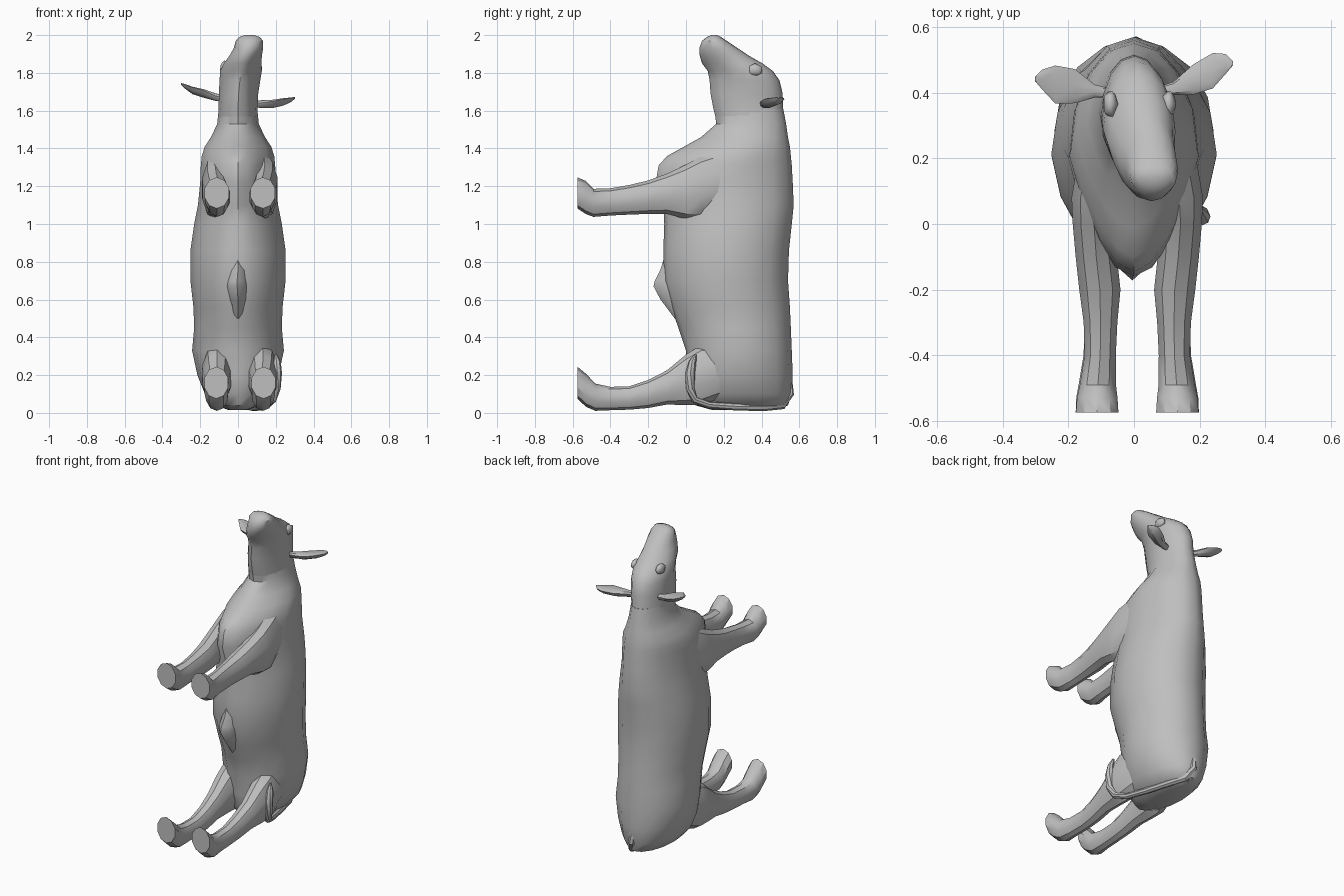
import bpy, bmesh, math
from mathutils import Vector

cube = bpy.data.objects.get("Cube")
if cube:
    bpy.data.objects.remove(cube, do_unlink=True)

hide = bpy.data.materials.new("plain grey")
hide.use_nodes = True
GREY = (0.52, 0.52, 0.52, 1)
hide.diffuse_color = GREY
bsdf = hide.node_tree.nodes["Principled BSDF"]
bsdf.inputs["Base Color"].default_value = GREY
bsdf.inputs["Roughness"].default_value = 0.8


def loft(name, rings, angle=40):
    """Skin a list of equal-length point rings and cap both ends."""
    bm = bmesh.new()
    vs = [[bm.verts.new(p) for p in ring] for ring in rings]
    n = len(vs[0])
    for a, b in zip(vs, vs[1:]):
        for i in range(n):
            j = (i + 1) % n
            bm.faces.new((a[i], a[j], b[j], b[i]))
    bm.faces.new(vs[0][::-1])
    bm.faces.new(vs[-1])
    bmesh.ops.recalc_face_normals(bm, faces=bm.faces)
    me = bpy.data.meshes.new(name)
    bm.to_mesh(me)
    bm.free()
    ob = bpy.data.objects.new(name, me)
    bpy.context.collection.objects.link(ob)
    me.materials.append(hide)
    bpy.ops.object.select_all(action='DESELECT')
    ob.select_set(True)
    bpy.context.view_layer.objects.active = ob
    bpy.ops.object.shade_smooth_by_angle(angle=math.radians(angle))
    return ob


def body_ring(z, cx, y0, y1, hw, pinch, n=16):
    """Horizontal oval, narrowed towards the front by pinch."""
    pts = []
    for i in range(n):
        a = math.tau * i / n
        c, s = math.cos(a), math.sin(a)
        x = cx + hw * c * (1 - pinch * max(0, -s))
        pts.append((x, (y0 + y1) / 2 + (y1 - y0) / 2 * s, z))
    return pts


def tube(name, path, sides=8):
    """Loft round sections of the given radius along a path of (x, y, z, r)."""
    pts = [Vector(p[:3]) for p in path]
    rings = []
    for i, p in enumerate(pts):
        d = (pts[min(i + 1, len(pts) - 1)] - pts[max(i - 1, 0)]).normalized()
        u = d.cross(Vector((0.6, 0.1, 0.8))).normalized()
        v = d.cross(u)
        r = path[i][3]
        rings.append([p + r * (math.cos(math.tau * k / sides) * u +
                               math.sin(math.tau * k / sides) * v) for k in range(sides)])
    return loft(name, rings)


def bump(name, loc, size, sub=2):
    bpy.ops.mesh.primitive_ico_sphere_add(subdivisions=sub, radius=1, location=loc)
    ob = bpy.context.object
    ob.name = name
    ob.scale = size
    ob.data.materials.append(hide)
    bpy.ops.object.shade_smooth_by_angle(angle=math.radians(45))
    return ob


# Torso: z, centre x, front y, back y, half width, front pinch
torso = [
    (0.015, 0, 0.14, 0.48, 0.05, 0), (0.04, 0, 0.05, 0.54, 0.12, 0),
    (0.10, 0, 0.02, 0.56, 0.175, 0), (0.20, 0, 0.00, 0.565, 0.215, 0),
    (0.33, 0, 0.00, 0.56, 0.243, 0.05), (0.45, 0, -0.04, 0.555, 0.232, 0.1),
    (0.56, 0, -0.08, 0.55, 0.236, 0.1), (0.70, 0, -0.12, 0.54, 0.252, 0.1),
    (0.86, 0, -0.12, 0.545, 0.252, 0.1), (1.00, 0, -0.115, 0.56, 0.232, 0.15),
    (1.10, 0, -0.12, 0.57, 0.212, 0.2), (1.22, 0, -0.16, 0.565, 0.200, 0.3),
    (1.31, 0, -0.145, 0.56, 0.197, 0.35), (1.36, 0, -0.10, 0.555, 0.192, 0.35),
    (1.41, 0, -0.01, 0.55, 0.176, 0.3), (1.46, 0, 0.08, 0.54, 0.143, 0.2),
    (1.53, 0, 0.16, 0.53, 0.110, 0.1), (1.61, 0, 0.15, 0.515, 0.102, 0.1),
]
loft("torso", [body_ring(*r) for r in torso])

# Neck and head, with the muzzle raised and leaning to one side
head = [
    (1.53, 0, 0.165, 0.525, 0.108, 0.1), (1.61, 0, 0.145, 0.513, 0.103, 0.1),
    (1.69, 0.003, 0.130, 0.512, 0.104, 0.2), (1.76, 0.010, 0.125, 0.495, 0.108, 0.3),
    (1.81, 0.016, 0.115, 0.460, 0.110, 0.3), (1.85, 0.025, 0.085, 0.405, 0.100, 0.2),
    (1.89, 0.040, 0.073, 0.335, 0.086, 0.1), (1.93, 0.055, 0.070, 0.275, 0.078, 0),
    (1.97, 0.060, 0.085, 0.215, 0.072, 0), (1.99, 0.061, 0.11, 0.185, 0.055, 0),
    (2.00, 0.061, 0.135, 0.165, 0.025, 0),
]
loft("head", [body_ring(*r) for r in head])
for side, x, z in (("right", -0.072, 1.83), ("left", 0.105, 1.815)):
    bump(side + "_eye", (x, 0.365, z), (0.026, 0.045, 0.036), 1)

# Ears: leaf sections from root to tip (x, y, z, half y, half z)
ears = {
    "right_ear": [(-0.08, 0.40, 1.665, 0.015, 0.018), (-0.12, 0.405, 1.672, 0.02, 0.02),
                  (-0.18, 0.42, 1.69, 0.052, 0.022), (-0.24, 0.425, 1.705, 0.058, 0.018),
                  (-0.28, 0.44, 1.728, 0.03, 0.012), (-0.302, 0.442, 1.742, 0.006, 0.005)],
    "left_ear": [(0.08, 0.405, 1.635, 0.015, 0.018), (0.12, 0.413, 1.635, 0.02, 0.02),
                 (0.18, 0.44, 1.635, 0.046, 0.022), (0.24, 0.467, 1.645, 0.054, 0.018),
                 (0.28, 0.488, 1.657, 0.03, 0.012), (0.302, 0.49, 1.668, 0.006, 0.005)],
}
for name, secs in ears.items():
    loft(name, [[(x, y + ry * math.cos(math.tau * k / 8),
                  z + rz * math.sin(math.tau * k / 8) + 0.3 * ry * math.cos(math.tau * k / 8) ** 2)
                 for k in range(8)] for x, y, z, ry, rz in secs])

# Legs: y, distance from the middle, centre z, half x, half z
hind = [(-0.575, 0.125, 0.160, 0.066, 0.082), (-0.53, 0.125, 0.120, 0.064, 0.085),
        (-0.48, 0.122, 0.083, 0.058, 0.070), (-0.40, 0.118, 0.076, 0.048, 0.060),
        (-0.30, 0.115, 0.079, 0.048, 0.060), (-0.20, 0.116, 0.100, 0.054, 0.072),
        (-0.10, 0.120, 0.135, 0.062, 0.088), (0.00, 0.122, 0.175, 0.075, 0.130),
        (0.08, 0.120, 0.20, 0.085, 0.155), (0.20, 0.10, 0.23, 0.08, 0.14)]
fore = [(-0.575, 0.122, 1.165, 0.068, 0.080), (-0.53, 0.122, 1.140, 0.065, 0.085),
        (-0.49, 0.120, 1.112, 0.058, 0.072), (-0.40, 0.113, 1.117, 0.050, 0.070),
        (-0.30, 0.112, 1.128, 0.054, 0.076), (-0.20, 0.114, 1.142, 0.066, 0.086),
        (-0.10, 0.125, 1.160, 0.066, 0.104), (0.00, 0.132, 1.170, 0.068, 0.140),
        (0.08, 0.128, 1.19, 0.076, 0.165), (0.22, 0.10, 1.24, 0.08, 0.16)]
for kind, secs in (("hind", hind), ("front", fore)):
    for side, sx in (("left", 1), ("right", -1)):
        loft(f"{side}_{kind}_leg",
             [[(sx * cx + 0.01 + rx * math.cos(math.tau * (k + 0.5) / 10), y,
                cz + rz * 1.03 * math.sin(math.tau * (k + 0.5) / 10)) for k in range(10)]
              for y, cx, cz, rx, rz in secs], 35)

# Small pointed swelling on the belly
loft("belly_bump", [body_ring(*r, n=8) for r in [
    (0.50, 0, -0.06, 0.05, 0.03, 0), (0.60, 0, -0.135, 0.05, 0.055, 0.3),
    (0.67, -0.005, -0.172, 0.05, 0.065, 0.3), (0.70, -0.005, -0.165, 0.05, 0.065, 0.3),
    (0.76, 0, -0.135, 0.05, 0.055, 0.2), (0.84, 0, -0.11, 0.05, 0.03, 0)]])

# Tail wrapped under the rump and up one flank
tube("tail", [(0, 0.54, 0.20, 0.02), (0.005, 0.548, 0.10, 0.024), (0.03, 0.51, 0.042, 0.024),
              (0.08, 0.41, 0.030, 0.021), (0.12, 0.26, 0.032, 0.019), (0.155, 0.12, 0.042, 0.018),
              (0.185, 0.045, 0.070, 0.019), (0.203, 0.022, 0.13, 0.024),
              (0.207, 0.022, 0.21, 0.026), (0.207, 0.035, 0.27, 0.02), (0.2, 0.05, 0.31, 0.006)])
